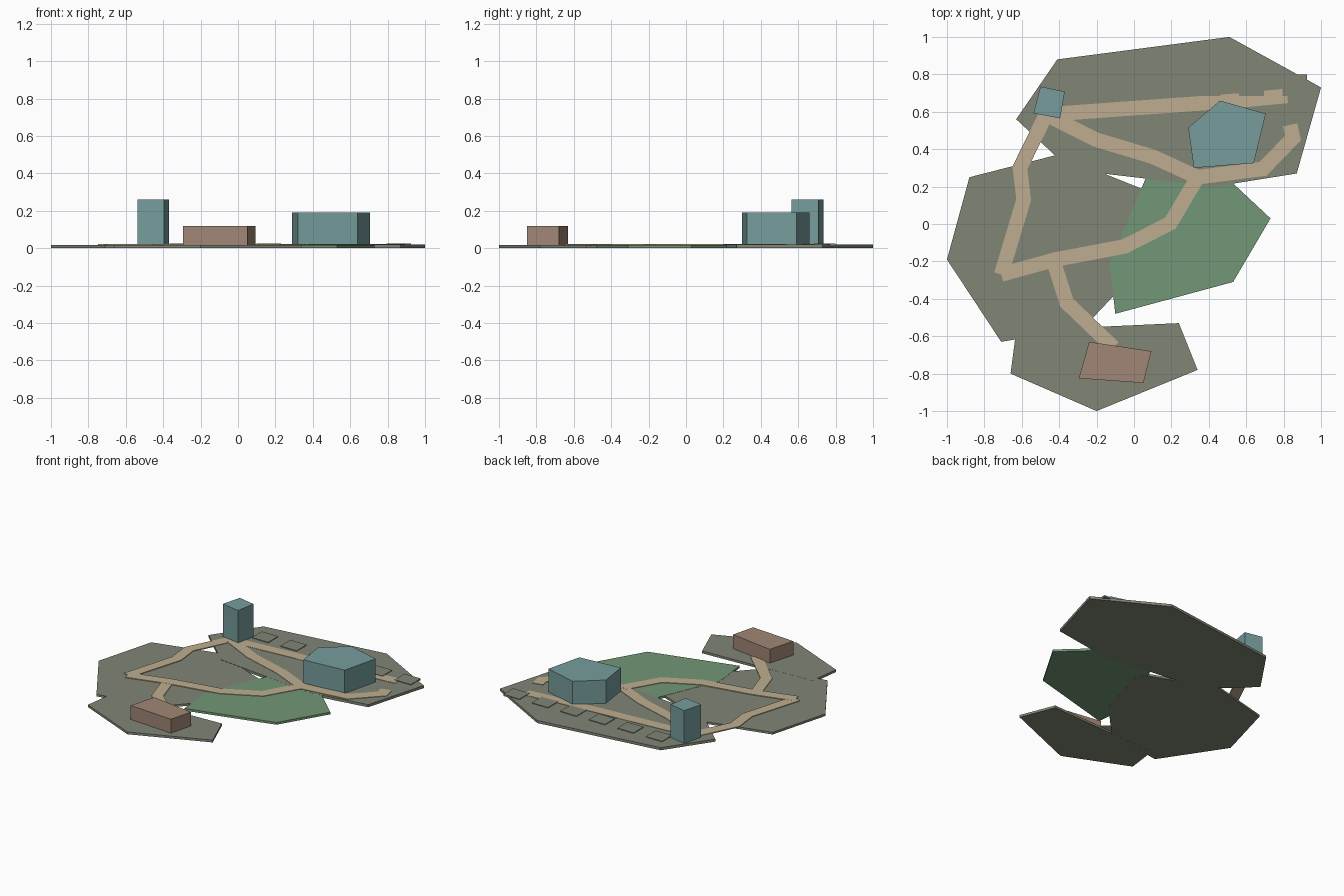
import bpy, bmesh
from mathutils import Vector

cube = bpy.data.objects.get("Cube")
if cube:
    bpy.data.objects.remove(cube, do_unlink=True)


def material(name, rgb):
    m = bpy.data.materials.new(name)
    m.use_nodes = True
    color = (*rgb, 1)
    m.diffuse_color = color
    m.node_tree.nodes["Principled BSDF"].inputs["Base Color"].default_value = color
    return m


stone = material("grey_green_ground", (0.22, 0.24, 0.18))
grass = material("grass_green", (0.17, 0.31, 0.18))
teal = material("teal_building", (0.18, 0.335, 0.33))
clay = material("clay_building", (0.355, 0.238, 0.182))
sand = material("sand_path", (0.52, 0.42, 0.28))


def prism(name, outline, bottom, top, mat):
    """Extrude a flat outline straight up."""
    bm = bmesh.new()
    face = bm.faces.new([bm.verts.new((p[0], p[1], bottom)) for p in outline])
    grown = bmesh.ops.extrude_face_region(bm, geom=[face], use_keep_orig=True)
    raised = [g for g in grown["geom"] if isinstance(g, bmesh.types.BMVert)]
    bmesh.ops.translate(bm, verts=raised, vec=(0, 0, top - bottom))
    bmesh.ops.recalc_face_normals(bm, faces=bm.faces)
    mesh = bpy.data.meshes.new(name)
    bm.to_mesh(mesh)
    bm.free()
    mesh.materials.append(mat)
    ob = bpy.data.objects.new(name, mesh)
    bpy.context.collection.objects.link(ob)
    return ob


def path(name, points, top, width=0.078):
    """Thin walkway with mitred bends along a centre line."""
    pts = [Vector(p) for p in points]
    left, right = [], []
    for i, p in enumerate(pts):
        before = (p - pts[i - 1]).normalized() if i else None
        after = (pts[i + 1] - p).normalized() if i < len(pts) - 1 else None
        before, after = before or after, after or before
        n = Vector((-before.y - after.y, before.x + after.x)).normalized()
        reach = width / 2 / n.dot(Vector((-before.y, before.x)))
        left.append(p + n * reach)
        right.append(p - n * reach)
    prism(name, left + right[::-1], 0.014, top, sand)


# Ground plates
prism("north_ground", [(-.41, .88), (.51, 1), (1, .73), (.87, .27), (.43, .2),
                       (-.34, .29), (-.63, .56)], 0, .019, stone)
prism("west_ground", [(-.88, .25), (-1, -.19), (-.71, -.63), (-.27, -.555),
                      (-.02, -.29), (.1, .165), (-.41, .37)], .001, .017, stone)
prism("south_ground", [(-.66, -.8), (-.2, -1), (.34, -.78), (.24, -.53),
                       (-.63, -.57)], .0005, .0175, stone)
prism("green_lawn", [(-.1, -.48), (.53, -.31), (.73, .03), (.5, .245),
                     (.065, .25), (-.13, -.21)], .002, .0185, grass)

# Walkways meeting at the tower and the east junction
tower_end, junction, corner = (-.47, .585), (.34, .25), (-.71, -.27)
path("north_path", [tower_end, (-.2, .605), (.56, .66), (.82, .685)], .0215)
path("middle_path", [tower_end, (-.2, .45), (.1, .36), junction], .022)
path("east_path", [junction, (.69, .295), (.85, .46), (.835, .53)], .0225)
path("west_path", [tower_end, (-.61, .3), (-.59, .13), corner], .0218)
path("south_path", [corner, (-.42, -.19), (-.05, -.12), (.195, .005), junction], .0223)
path("branch_path", [(-.43, -.2), (-.36, -.42), (-.11, -.66)], .0216)

# Row of low pads beside the north path
for i in range(6):
    x = -.3 + i * .232
    prism(f"pad_{i + 1}", [(x - .066, .685), (x + .066, .685), (x + .066, .8), (x - .066, .8)],
          .012, .024, stone)

# Buildings
prism("tower", [(-.5, .735), (-.37, .708), (-.395, .565), (-.538, .592)], .015, .26, teal)
prism("five_sided_hall", [(.46, .66), (.705, .59), (.64, .325), (.32, .3), (.29, .515)],
      .015, .19, teal)
prism("south_house", [(-.24, -.63), (.093, -.68), (.05, -.85), (-.295, -.825)],
      .012, .12, clay)
